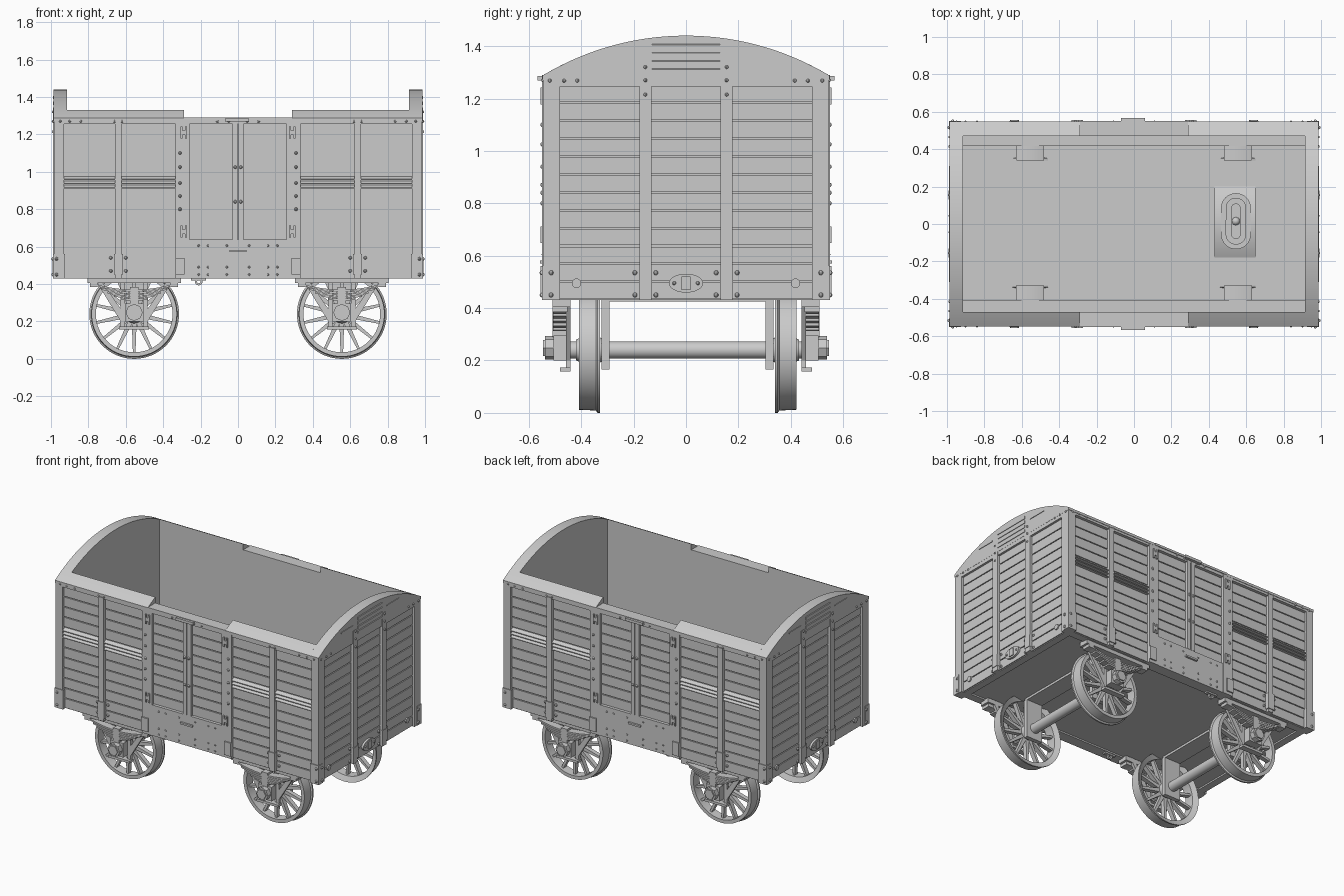
import bpy, bmesh, math
from mathutils import Matrix, Vector

if "Cube" in bpy.data.objects:
    bpy.data.objects.remove(bpy.data.objects["Cube"])

grey = bpy.data.materials.new("plain_grey")
grey.use_nodes = True
grey.diffuse_color = (0.6, 0.6, 0.6, 1)
grey.node_tree.nodes["Principled BSDF"].inputs["Base Color"].default_value = (0.6, 0.6, 0.6, 1)


class Part:
    """Collects simple solids, then mirrors them into one named object."""

    def __init__(self):
        self.bm = bmesh.new()

    def box(self, xa, xb, ya, yb, za, zb):
        centre = Vector((xa + xb, ya + yb, za + zb)) / 2
        size = Matrix.Diagonal((xb - xa, yb - ya, zb - za, 1))
        bmesh.ops.create_cube(self.bm, size=1, matrix=Matrix.Translation(centre) @ size)

    def prism(self, points, axis, low, high):
        # Extrude a flat outline along one axis
        place = {"x": lambda p, d: (d, p[0], p[1]), "y": lambda p, d: (p[0], d, p[1]),
                 "z": lambda p, d: (p[0], p[1], d)}[axis]
        rings = [[self.bm.verts.new(place(p, d)) for p in points] for d in (low, high)]
        n = len(points)
        self.bm.faces.new(rings[0])
        self.bm.faces.new(rings[1][::-1])
        for i in range(n):
            j = (i + 1) % n
            self.bm.faces.new((rings[0][i], rings[0][j], rings[1][j], rings[1][i]))

    def lathe(self, profile, x, z, steps=48):
        # Turn a closed (radius, y) profile around a crosswise axis
        rings = []
        for s in range(steps):
            a = math.tau * s / steps
            rings.append([self.bm.verts.new((x + r * math.cos(a), y, z + r * math.sin(a)))
                          for r, y in profile])
        n = len(profile)
        for s in range(steps):
            a, b = rings[s], rings[(s + 1) % steps]
            for i in range(n):
                j = (i + 1) % n
                self.bm.faces.new((a[i], a[j], b[j], b[i]))

    def rod(self, x, ya, yb, z, radius, sides=32):
        self.prism(oval(x, z, radius, radius, sides), "y", ya, yb)

    def rivet(self, x, y, z, radius=0.009):
        bmesh.ops.create_uvsphere(self.bm, u_segments=8, v_segments=6, radius=radius,
                                  matrix=Matrix.Translation((x, y, z)))

    def finish(self, name, mirror="", shift=0):
        bm = self.bm
        for axis in mirror:
            scale = Vector((-1, 1, 1) if axis == "x" else (1, -1, 1))
            copy = bmesh.ops.duplicate(bm, geom=bm.verts[:] + bm.edges[:] + bm.faces[:])["geom"]
            bmesh.ops.scale(bm, vec=scale, verts=[g for g in copy if isinstance(g, bmesh.types.BMVert)])
        bmesh.ops.recalc_face_normals(bm, faces=bm.faces[:])
        mesh = bpy.data.meshes.new(name)
        bm.to_mesh(mesh)
        bm.free()
        mesh.materials.append(grey)
        ob = bpy.data.objects.new(name, mesh)
        ob.location.y = shift
        bpy.context.collection.objects.link(ob)
        bpy.ops.object.select_all(action="DESELECT")
        ob.select_set(True)
        bpy.context.view_layer.objects.active = ob
        bpy.ops.object.shade_smooth_by_angle(angle=math.radians(32))


def oval(u, v, ru, rv, n=32):
    return [(u + ru * math.cos(math.tau * i / n), v + rv * math.sin(math.tau * i / n)) for i in range(n)]


def roof(y):
    return 0.38 + math.sqrt(1.06 ** 2 - y * y)


BASE, TOP, PITCH, AXLE_X, AXLE_Z = 0.43, 1.285, 0.0685, 0.555, 0.24
OFFSET = 0.006  # the running gear sits slightly off centre
course = lambda i: 0.5 + i * PITCH

# Floor, inner ledges, wheel covers and walls
p = Part()
p.box(-0.95, 0.95, -0.5, 0.5, 0.44, 0.46)
p.finish("floor")
p = Part()
cover = [(AXLE_X + 0.075 * i / 6, 0.486 - 0.01 * (i / 6) ** 2) for i in range(-6, 7)]
p.prism([(AXLE_X - 0.075, 0.45)] + cover + [(AXLE_X + 0.075, 0.45)], "y", 0.336, 0.412)
p.finish("wheel_covers", "xy", OFFSET)
p = Part()
p.box(-0.92, 0.92, 0.412, 0.48, 0.45, 0.49)
p.finish("floor_ledges", "y", OFFSET)
p = Part()
p.box(-0.96, 0.96, 0.47, 0.523, BASE, TOP)
p.box(-0.985, 0.985, 0.47, 0.545, 1.255, TOP)
p.finish("side_walls", "y")
p = Part()
p.box(0.915, 0.963, -0.5, 0.5, BASE, TOP)
p.box(0.93, 0.985, -0.545, 0.545, 1.245, TOP)
p.finish("end_walls", "x")

# Arched end tops and the sloping eaves between them and the doors
EAVE = 0.548
p = Part()
arc = [EAVE * i / 20 for i in range(-20, 21)]
p.prism([(-EAVE, 1.27)] + [(y, roof(y)) for y in arc] + [(EAVE, 1.27)], "x", 0.915, 0.986)
p.finish("arched_ends", "x")
p = Part()
slope = [0.47 + (EAVE - 0.47) * i / 6 for i in range(7)]
p.prism([(0.47, 1.27)] + [(y, roof(y)) for y in slope] + [(EAVE, 1.27)], "x", 0.29, 0.916)
p.finish("eaves", "xy")

# Planking on sides and ends, with a louvre band in the outer side panels
p = Part()
gap = 0.003
for left, right, first in ((0.03, 0.26, 2), (0.335, 0.622, -1), (0.658, 0.93, -1)):
    for i in range(first, 11):
        if i == 6 and first < 0:
            for k in range(3):
                z, h = course(i) + k * PITCH / 3, PITCH / 3
                p.prism([(0.515, z), (0.545, z), (0.545, z + 0.005), (0.515, z + h)], "x", left, right)
        else:
            p.box(left, right, 0.515, 0.53, course(i) + gap, course(i + 1) - gap)
for i in range(-1, 11):
    p.box(0.955, 0.97, 0.178, 0.48, course(i) + gap, course(i + 1) - gap)
p.finish("planks", "xy")
p = Part()
for i in range(-1, 11):
    p.box(0.955, 0.97, -0.132, 0.132, course(i) + gap, course(i + 1) - gap)
p.finish("end_centre_planks", "x")

# Corner posts, uprights and door framing
p = Part()
p.box(0.93, 0.985, 0.48, 0.545, BASE, TOP)
p.box(0.925, 0.989, 0.505, 0.55, BASE, 0.56)
p.box(0.622, 0.658, 0.51, 0.55, BASE, 1.265)
p.box(0.615, 0.662, 0.51, 0.556, 0.45, 0.56)
p.box(0.26, 0.335, 0.5, 0.547, BASE, TOP)
p.box(0.285, 0.335, 0.51, 0.556, 0.45, 0.54)
p.box(0.94, 0.988, 0.132, 0.178, BASE, 1.33)
p.box(0.94, 0.992, 0.13, 0.18, 0.46, 0.54)
p.box(0.003, 0.03, 0.5, 0.547, course(2), 1.27)
p.finish("uprights", "xy")
p = Part()
p.box(-0.26, 0.26, 0.5, 0.545, BASE, course(2))
p.box(-0.29, 0.29, 0.47, 0.55, 1.275, 1.29)
p.box(-0.07, 0.06, 0.54, 0.566, 1.268, 1.286)
p.box(-0.045, 0.045, 0.54, 0.558, 0.57, 0.582)
p.finish("door_sill_and_latch", "y")

# Door hinges
p = Part()
for z in (0.68, 1.21):
    for x in (0.274, 0.298):
        p.box(x, x + 0.01, 0.54, 0.556, z - 0.032, z + 0.032)
    p.box(0.28, 0.3, 0.54, 0.556, z - 0.012, z + 0.012)
p.finish("door_hinges", "xy")

# End vent louvres, rain strips, drawbar plate and buffer sockets
p = Part()
for k in range(4):
    z = 1.295 + k * 0.031
    p.prism([(0.98, z), (0.99, z), (0.99, z + 0.016), (0.98, z + 0.024)], "y", -0.13, 0.13)
p.prism(oval(0, 0.495, 0.065, 0.036), "x", 0.96, 0.984)
p.box(0.97, 0.99, -0.018, 0.018, 0.47, 0.52)
p.finish("end_vents_and_drawplates", "x")
p = Part()
p.box(0.98, 0.99, 0.18, 0.31, 1.362, 1.369)
p.prism(oval(0.418, 0.495, 0.018, 0.018, 20), "x", 0.96, 0.978)
p.finish("rain_strips_and_sockets", "xy")

# Rivets
p = Part()
for z in (0.8, 0.87, 0.94, 1.025, 1.1):
    p.rivet(0.31, 0.547, z)
for x in (0.05, 0.11, 0.62, 0.66, 0.84, 0.9, 0.95):
    p.rivet(x, 0.546, 1.27, 0.007)
for x in (0.06, 0.16, 0.21):
    for z in (0.45, 0.49, 0.605):
        p.rivet(x, 0.545, z, 0.006)
for x in (0.6, 0.68):
    for z in (0.47, 0.54):
        p.rivet(x, 0.532, z)
for z in (0.84, 1.025):
    p.rivet(0.015, 0.547, z)
for z in (0.45, 0.535):
    p.rivet(0.97, 0.55, z)
    p.rivet(0.989, 0.515, z)
    for y in (0.115, 0.195):
        p.rivet(0.972, y, z)
for y in (0.415, 0.465, 0.52):
    p.rivet(0.986, y, 1.268, 0.007)
for z in (1.215, 1.27, 1.32):
    p.rivet(0.989, 0.155, z, 0.007)
p.rivet(0.985, 0.045, 0.495, 0.007)
p.finish("rivets", "xy")

# Spoked wheels with inner flange
p = Part()
p.lathe([(0.205, 0.35), (0.24, 0.334), (0.24, 0.344), (0.231, 0.35), (0.228, 0.415), (0.205, 0.415)], AXLE_X, AXLE_Z, 64)
p.lathe([(0.02, 0.325), (0.045, 0.325), (0.05, 0.345), (0.05, 0.4), (0.04, 0.425), (0.02, 0.425)], AXLE_X, AXLE_Z)
for s in range(14):
    a = math.tau * (s + 0.5) / 14
    c, n = math.cos(a), math.sin(a)
    outline = ((0.04, -0.013), (0.208, -0.007), (0.208, 0.007), (0.04, 0.013))
    p.prism([(AXLE_X + r * c - w * n, AXLE_Z + r * n + w * c) for r, w in outline], "y", 0.365, 0.395)
p.finish("wheels", "xy", OFFSET)

# Axles with inner hangers
p = Part()
p.rod(AXLE_X, -0.46, 0.46, AXLE_Z, 0.033)
p.box(AXLE_X - 0.06, AXLE_X + 0.06, -0.32, 0.32, 0.425, 0.442)
for side in (-1, 1):
    y = 0.313 * side
    p.box(AXLE_X - 0.06, AXLE_X + 0.06, y - 0.015, y + 0.015, 0.165, 0.43)
p.finish("axles_and_hangers", "x", OFFSET)

# Axle guards, boxes and leaf springs
p = Part()
p.box(AXLE_X - 0.25, AXLE_X + 0.25, 0.44, 0.51, 0.405, 0.435)
p.box(AXLE_X - 0.08, AXLE_X + 0.08, 0.44, 0.48, 0.158, 0.174)
for d in (-1, 1):
    for outline in ([(0.05, 0.16), (0.072, 0.16), (0.072, 0.43), (0.05, 0.43)],
                    [(0.072, 0.2), (0.2, 0.41), (0.17, 0.41), (0.06, 0.25)]):
        p.prism([(AXLE_X + d * x, z) for x, z in outline], "y", 0.44, 0.458)
    x = AXLE_X + d * 0.215
    p.box(x - 0.02, x + 0.02, 0.452, 0.51, 0.385, 0.41)
p.finish("axle_guards", "xy")
p = Part()
p.box(AXLE_X - 0.05, AXLE_X + 0.05, 0.45, 0.505, 0.2, 0.295)
p.rod(AXLE_X, 0.5, 0.538, AXLE_Z + 0.008, 0.045, 8)
p.rod(AXLE_X, 0.535, 0.546, AXLE_Z + 0.008, 0.035, 6)
p.box(AXLE_X - 0.022, AXLE_X + 0.022, 0.45, 0.51, 0.29, 0.385)
p.finish("axle_boxes", "xy")
p = Part()
for k in range(5):
    half = 0.21 - k * 0.034
    xs = [half * (i / 6 - 1) for i in range(13)]
    curve = [(AXLE_X + x, 0.37 - k * 0.012 + 0.7 * x * x) for x in xs]
    p.prism(curve + [(x, z - 0.01) for x, z in curve[::-1]], "y", 0.458, 0.508)
p.finish("leaf_springs", "xy")

# Small hanging rings under the sides
p = Part()
p.lathe([(0.009, 0.48), (0.02, 0.48), (0.02, 0.492), (0.009, 0.492)], -0.21, 0.413, 20)
p.box(-0.25, -0.17, 0.475, 0.5, 0.42, BASE)
p.finish("hanging_rings", "y")

# Curved housing on the floor with an oval rim and central stud
p = Part()
hump = [(0.01 + 0.19 * i / 8, 0.51 - 0.045 * (i / 8) ** 2) for i in range(-8, 9)]
p.prism([(-0.18, 0.455)] + hump + [(0.2, 0.455)], "x", 0.43, 0.65)
for radius, top in ((0.08, 0.515), (0.055, 0.525), (0.025, 0.535)):
    ring = oval(0.545, 0.015, radius, radius)
    p.prism([(x, y + math.copysign(0.07, y - 0.0151)) for x, y in ring], "z", 0.47, top)
p.rivet(0.545, 0.015, 0.525, 0.025)
p.finish("floor_housing")
